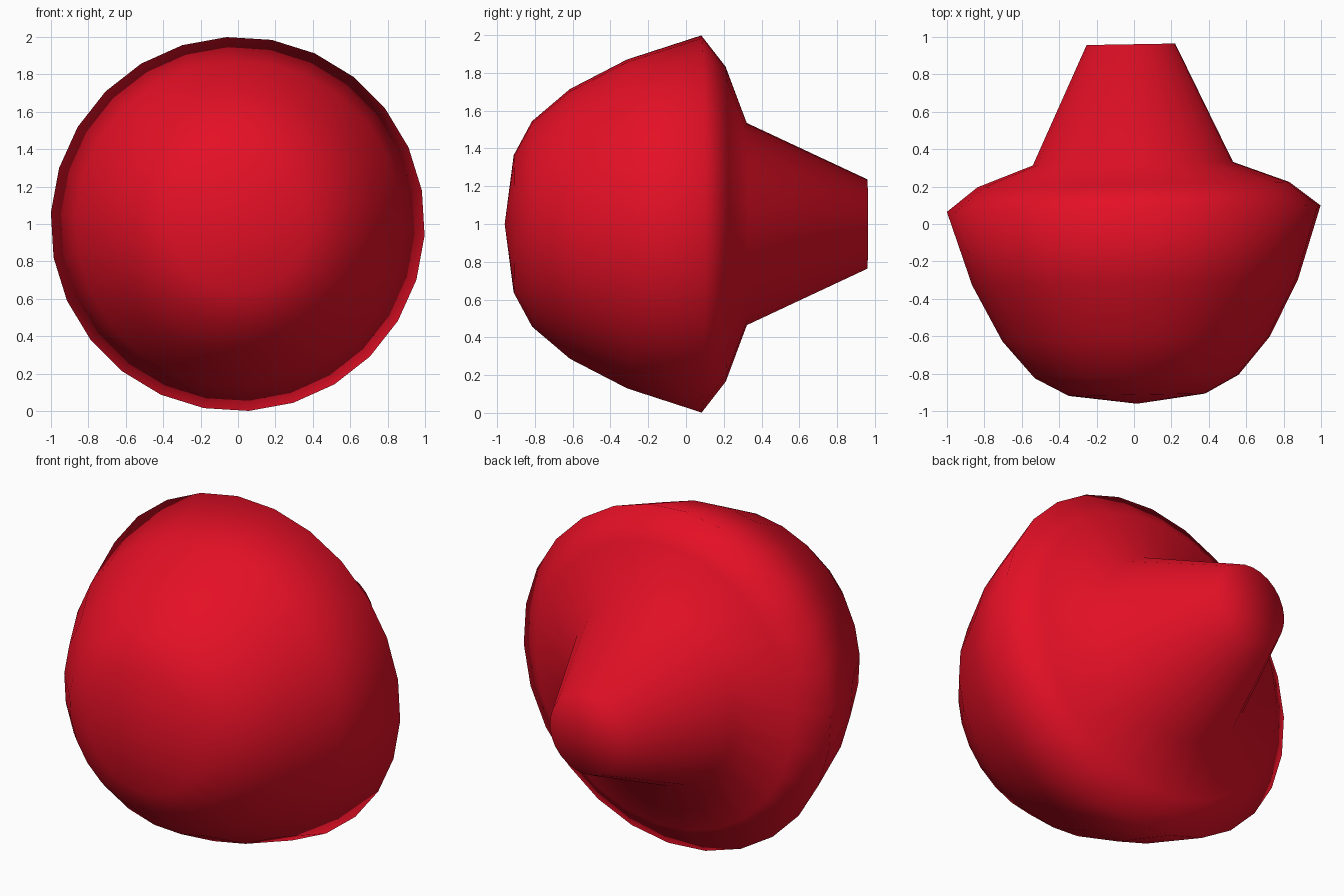
import bpy
import bmesh
import math
from mathutils import Matrix, Vector

cube = bpy.data.objects.get("Cube")
if cube:
    bpy.data.objects.remove(cube, do_unlink=True)

SIDES = 26

# Glossy red paint
red = bpy.data.materials.new("red")
red.use_nodes = True
colour = (0.78, 0.005, 0.019, 1.0)
red.diffuse_color = colour
red.node_tree.nodes["Principled BSDF"].inputs["Base Color"].default_value = colour

# Half outline of the knob as (radius, depth): domed face, rim, shoulder, tapered stem
profile = [
    (0, -0.96), (0.365, -0.912), (0.545, -0.815), (0.715, -0.615),
    (0.872, -0.312), (1.0, 0.082), (0.835, 0.21), (0.536, 0.322),
    (0.237, 0.96), (0, 0.96),
]

# Lathe the outline around the front-to-back axis
bm = bmesh.new()
verts = [bm.verts.new((0, y, r)) for r, y in profile]
edges = [bm.edges.new(pair) for pair in zip(verts, verts[1:])]
bmesh.ops.spin(bm, geom=verts + edges, cent=(0, 0, 0), axis=(0, 1, 0),
               angle=math.tau, steps=SIDES, use_duplicate=False)
bmesh.ops.remove_doubles(bm, verts=bm.verts, dist=0.001)
bmesh.ops.recalc_face_normals(bm, faces=bm.faces)

# Slight roll and turn, then lift onto the ground
placement = (Matrix.Translation(Vector((0, 0, 1)))
             @ Matrix.Rotation(math.radians(1), 4, 'Z')
             @ Matrix.Rotation(math.radians(-3.4), 4, 'Y'))
bmesh.ops.transform(bm, matrix=placement, verts=bm.verts)
for face in bm.faces:
    face.smooth = True

mesh = bpy.data.meshes.new("knob")
bm.to_mesh(mesh)
bm.free()
mesh.materials.append(red)
knob = bpy.data.objects.new("knob", mesh)
bpy.context.collection.objects.link(knob)
